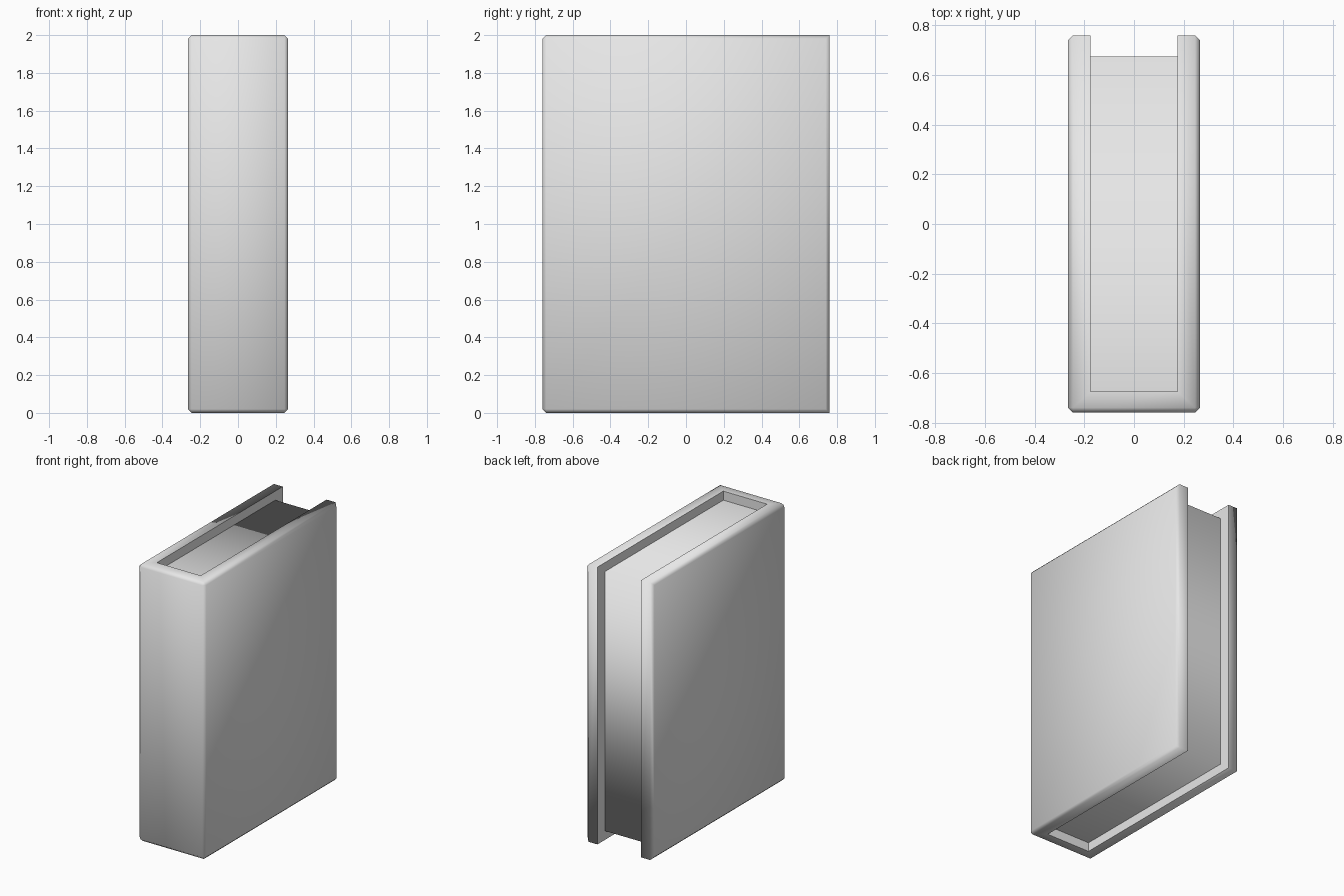
import bpy
import bmesh

HALF_W, HALF_D, HEIGHT = 0.266, 0.76, 2.0   # outer size of the cover
IN_W, IN_D = 0.175, 0.675                   # page block half width and depth
RECESS = 0.065                              # pages sit below the cover rim
CHAMFER = 0.02

cube = bpy.data.objects.get("Cube")
if cube:
    bpy.data.objects.remove(cube, do_unlink=True)

grey = bpy.data.materials.new("plain_grey")
grey.use_nodes = True
grey.diffuse_color = (0.8, 0.8, 0.8, 1)
grey.node_tree.nodes["Principled BSDF"].inputs["Base Color"].default_value = (0.8, 0.8, 0.8, 1)


def finish(bm, name):
    """Turn a bmesh into a smooth-shaded grey object."""
    for f in bm.faces:
        f.smooth = True
    mesh = bpy.data.meshes.new(name)
    bm.to_mesh(mesh)
    bm.free()
    mesh.materials.append(grey)
    obj = bpy.data.objects.new(name, mesh)
    bpy.context.collection.objects.link(obj)
    return obj


# Cover: a U-shaped outline of two boards and a spine, raised to full height
bm = bmesh.new()
outer = [(-HALF_W, HALF_D), (-HALF_W, -HALF_D), (HALF_W, -HALF_D), (HALF_W, HALF_D)]
inner = [(IN_W, HALF_D), (IN_W, -IN_D), (-IN_W, -IN_D), (-IN_W, HALF_D)]
low, high = [[bm.verts.new((x, y, z)) for x, y in outer + inner] for z in (0, HEIGHT)]
n = len(low)
walls = [bm.faces.new((low[i], low[(i + 1) % n], high[(i + 1) % n], high[i])) for i in range(n)]
# Rims in three pieces, mitred at the spine corners
for i in range(3):
    a, b, c, d = i, i + 1, 6 - i, 7 - i
    bm.faces.new((high[a], high[b], high[c], high[d]))
    bm.faces.new((low[d], low[c], low[b], low[a]))

# Inside corners stay crisp
for f in walls[4:7]:
    for e in f.edges:
        e.smooth = False

# Chamfer every edge around the outside of the boards and spine
edges = {e for f in walls[:3] for e in f.edges}
bmesh.ops.bevel(bm, geom=list(edges), offset=CHAMFER, segments=1,
                affect='EDGES', profile=0.5)
bmesh.ops.recalc_face_normals(bm, faces=bm.faces)
finish(bm, "cover")

# Page block: one strip running over the top, down the fore edge and underneath
bm = bmesh.new()
path = [(-IN_D, HEIGHT - RECESS), (IN_D, HEIGHT - RECESS), (IN_D, RECESS), (-IN_D, RECESS)]
left, right = [[bm.verts.new((x, y, z)) for y, z in path] for x in (IN_W, -IN_W)]
for i in range(3):
    bm.faces.new((left[i], left[i + 1], right[i + 1], right[i]))
finish(bm, "pages")
